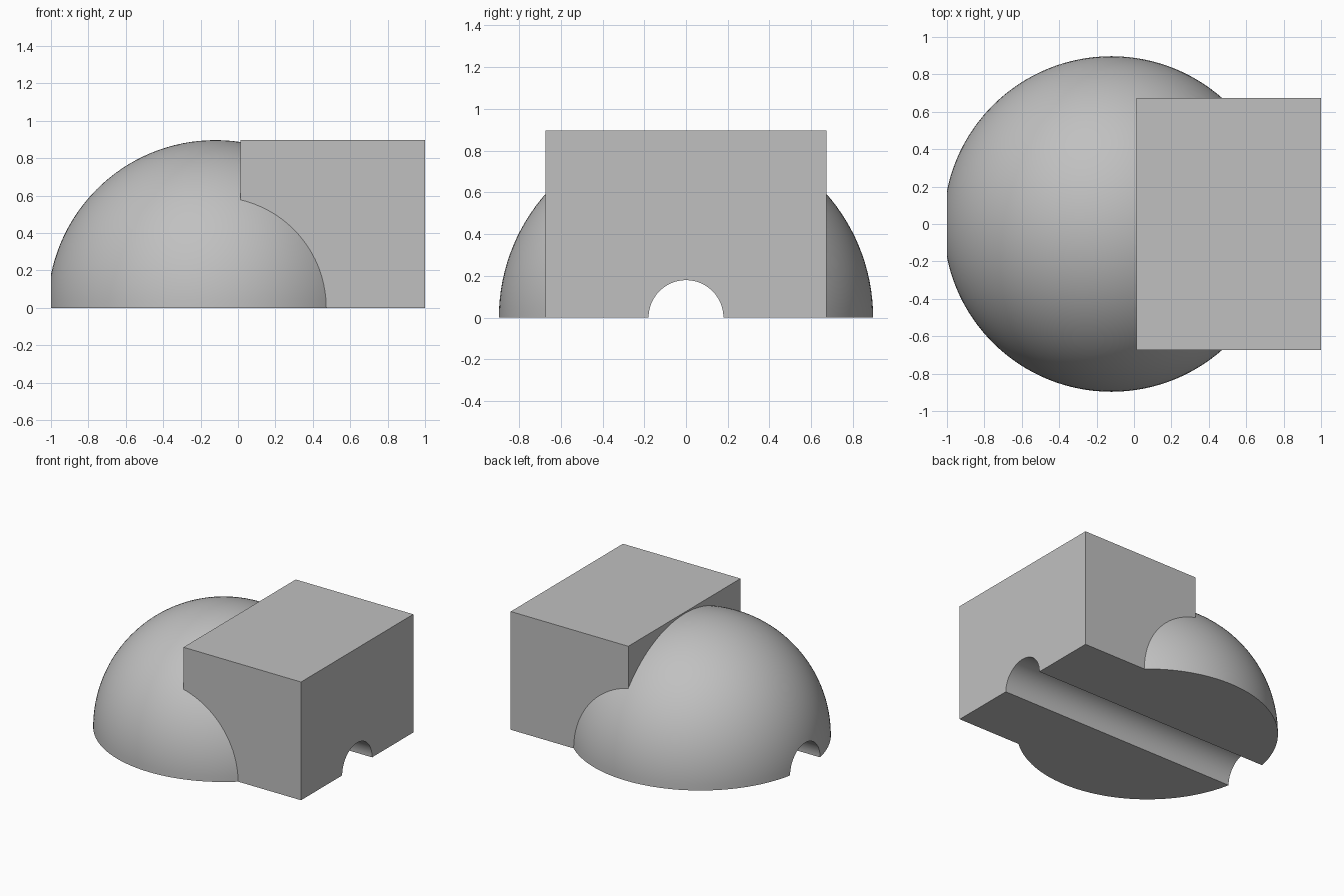
import bpy
import math

if "Cube" in bpy.data.objects:
    bpy.data.objects.remove(bpy.data.objects["Cube"], do_unlink=True)

R = 0.897           # dome radius, the other sizes are fractions of it
CX = -0.121         # dome centre
BORE = 0.2 * R      # radius of the channel underneath
BOX_LEFT = CX + 0.15 * R

grey = bpy.data.materials.new("plain grey")
grey.use_nodes = True
colour = (0.53, 0.53, 0.53, 1)
grey.diffuse_color = colour
grey.node_tree.nodes["Principled BSDF"].inputs["Base Color"].default_value = colour


def finish(name):
    obj = bpy.context.object
    obj.name = name
    obj.data.materials.append(grey)
    return obj


def box(name, low, high):
    centre = [(a + b) / 2 for a, b in zip(low, high)]
    bpy.ops.mesh.primitive_cube_add(size=1, location=centre)
    obj = finish(name)
    obj.scale = [b - a for a, b in zip(low, high)]
    return obj


def combine(target, tool, operation):
    mod = target.modifiers.new(tool.name, 'BOOLEAN')
    mod.operation = operation
    mod.solver = 'EXACT'
    mod.object = tool
    bpy.context.view_layer.objects.active = target
    bpy.ops.object.modifier_apply(modifier=mod.name)
    bpy.data.objects.remove(tool, do_unlink=True)


# Round dome body
bpy.ops.mesh.primitive_uv_sphere_add(segments=128, ring_count=64, radius=R,
                                     location=(CX, 0, 0))
body = finish("domed_body")

# Block joined to the side of the dome
block = box("block", (BOX_LEFT, -0.75 * R, -0.3), (1, 0.75 * R, R))
combine(body, block, 'UNION')

# Flat underside
floor = box("floor_cutter", (-2, -2, -2), (2, 2, 0))
combine(body, floor, 'DIFFERENCE')

# Half-round channel running the full length
bpy.ops.mesh.primitive_cylinder_add(vertices=96, radius=BORE, depth=4,
                                    rotation=(0, math.pi / 2, 0))
channel = finish("channel_cutter")
combine(body, channel, 'DIFFERENCE')

# Smooth curves, sharp corners
bpy.ops.object.select_all(action='DESELECT')
body.select_set(True)
bpy.context.view_layer.objects.active = body
bpy.ops.object.shade_smooth_by_angle(angle=math.radians(20))
